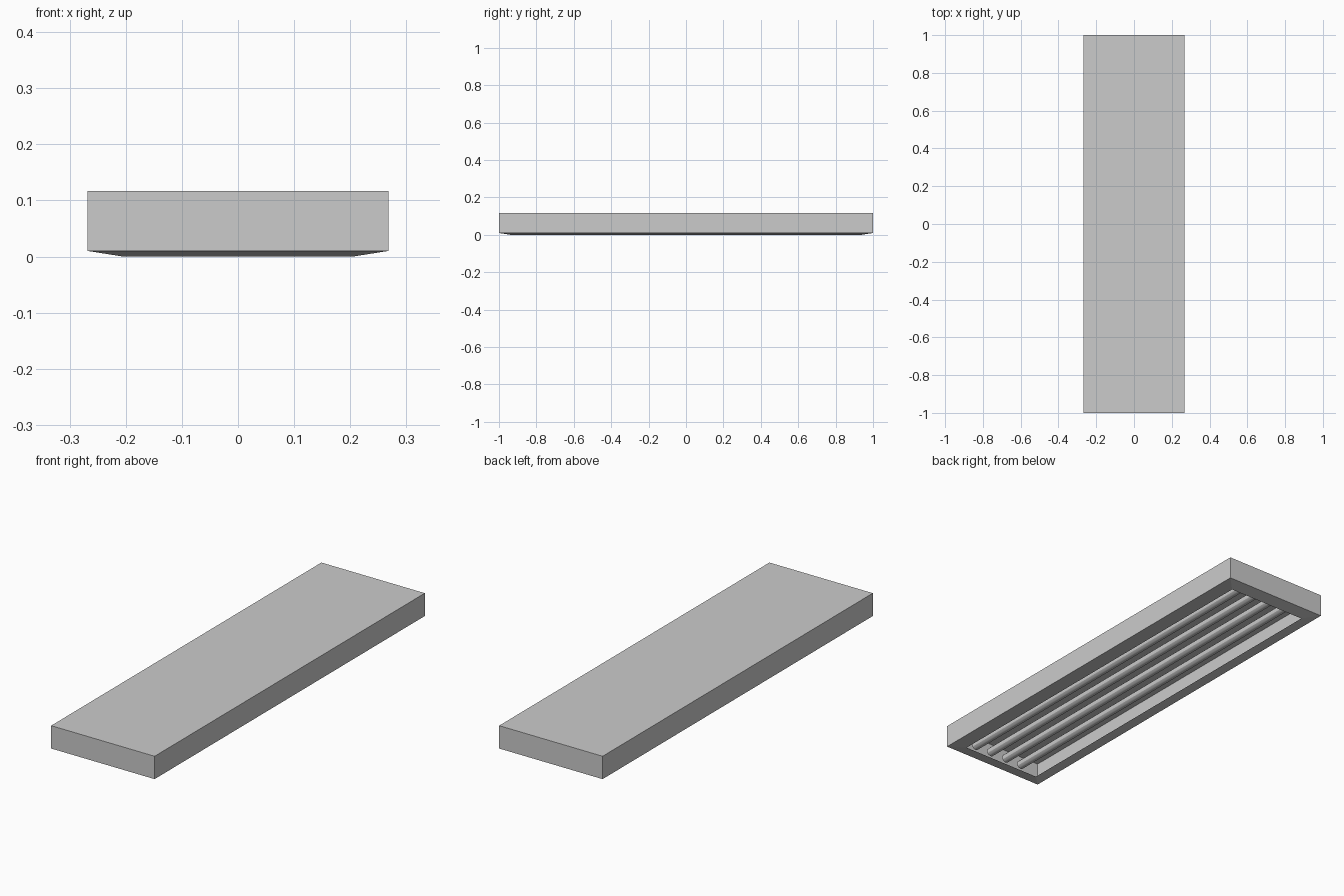
import bpy, bmesh
from math import pi

if "Cube" in bpy.data.objects:
    bpy.data.objects.remove(bpy.data.objects["Cube"])

W, L = 0.268, 1.0            # half width, half length
Z_RIM, Z_TOP = 0.01, 0.117
INSET = 0.063


def ring(bm, hx, hy, z):
    return [bm.verts.new((sx * hx, sy * hy, z))
            for sx, sy in ((-1, -1), (1, -1), (1, 1), (-1, 1))]


def bridge(bm, a, b):
    for i in range(4):
        j = (i + 1) % 4
        bm.faces.new((a[i], a[j], b[j], b[i]))


def finish(bm, name):
    mesh = bpy.data.meshes.new(name)
    bm.to_mesh(mesh)
    bm.free()
    obj = bpy.data.objects.new(name, mesh)
    bpy.context.collection.objects.link(obj)
    return obj


# Thin housing shell, open underneath, with a sloping bezel round the opening
bm = bmesh.new()
opening = ring(bm, W - INSET, L - INSET, 0)
rim = ring(bm, W, L, Z_RIM)
top = ring(bm, W, L, Z_TOP)
bridge(bm, opening, rim)
bridge(bm, rim, top)
bm.faces.new(top)
finish(bm, "fixture_housing")

# Four lamp tubes running the length of the housing
for i in range(4):
    bpy.ops.mesh.primitive_cylinder_add(
        vertices=12, radius=0.02, depth=1.92,
        location=((i - 1.5) * 0.089, 0, 0.045), rotation=(pi / 2, 0, 0))
    tube = bpy.context.object
    tube.name = f"lamp_tube_{i + 1}"
    bpy.ops.object.shade_smooth_by_angle()
